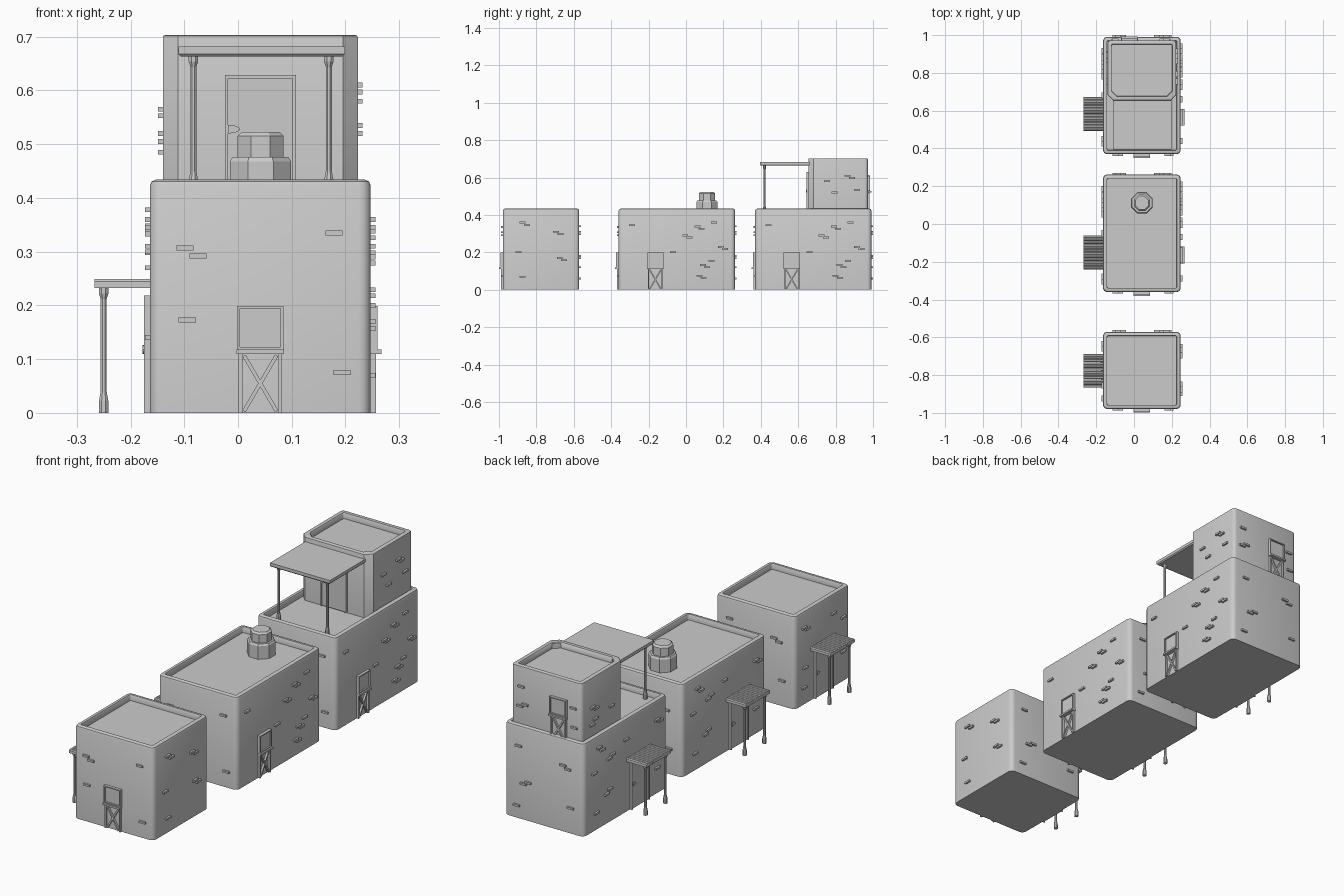
import bpy, bmesh, math
from mathutils import Matrix, Vector

if "Cube" in bpy.data.objects:
    bpy.data.objects.remove(bpy.data.objects["Cube"])

X0, X1, H, ROOF = -0.164, 0.247, 0.434, 0.41
XC = (X0 + X1) / 2


def finish(name, bm, smooth=None):
    bmesh.ops.recalc_face_normals(bm, faces=bm.faces)
    me = bpy.data.meshes.new(name)
    bm.to_mesh(me)
    bm.free()
    ob = bpy.data.objects.new(name, me)
    bpy.context.collection.objects.link(ob)
    if smooth:
        bpy.ops.object.select_all(action='DESELECT')
        ob.select_set(True)
        bpy.context.view_layer.objects.active = ob
        bpy.ops.object.shade_smooth_by_angle(angle=math.radians(smooth))
    return ob


def loft(bm, rings, mat=Matrix()):
    """Skin a stack of equal-length point rings and cap both ends."""
    vs = [[bm.verts.new(mat @ Vector(p)) for p in r] for r in rings]
    n = len(vs[0])
    for a, b in zip(vs, vs[1:]):
        for i in range(n):
            bm.faces.new((a[i], a[(i + 1) % n], b[(i + 1) % n], b[i]))
    bm.faces.new(vs[0][::-1])
    bm.faces.new(vs[-1])


def box(bm, mat, centre, size, tilt=0.0):
    m = mat @ Matrix.Translation(centre) @ Matrix.Rotation(tilt, 4, 'Y') @ Matrix.Diagonal((*size, 1))
    bmesh.ops.create_cube(bm, size=1, matrix=m)


def wall(x, y, deg, z=0):
    """Wall frame: local x runs along the wall, local -y points outward."""
    return Matrix.Translation((x, y, z)) @ Matrix.Rotation(math.radians(deg), 4, 'Z')


def walls(x0, x1, y0, y1, z=0):
    cx, cy = (x0 + x1) / 2, (y0 + y1) / 2
    return {'front': wall(cx, y0, 0, z), 'right': wall(x1, cy, 90, z),
            'back': wall(cx, y1, 180, z), 'left': wall(x0, cy, -90, z)}


def round_rect(x0, x1, y0, y1, front, back, inset, z):
    pts = []
    corners = ((x1, y0, 1, -1, -90, front), (x1, y1, 1, 1, 0, back),
               (x0, y1, -1, 1, 90, back), (x0, y0, -1, -1, 180, front))
    for x, y, sx, sy, a0, (r, seg) in corners:
        r = r if seg == 1 else max(r - inset, 0.006)
        for i in range(seg + 1):
            a = math.radians(a0 + 90 * i / seg)
            pts.append((x - sx * (inset + r) + r * math.cos(a),
                        y - sy * (inset + r) + r * math.sin(a), z))
    return pts


# Hollow-topped body with rounded parapet
def body(name, x0, x1, y0, y1, z0, z1, front, back, lip):
    bm = bmesh.new()
    prof = ((0, z0), (0, z1 - lip), (lip * .3, z1 - lip * .3), (lip, z1),
            (0.02, z1), (0.022, z1 - 0.003), (0.022, z1 - 0.027))
    loft(bm, [round_rect(x0, x1, y0, y1, front, back, i, z) for i, z in prof])
    finish(name, bm, 40)


# Protruding bricks
def bricks(name, mat, places):
    bm = bmesh.new()
    for u, z in places:
        box(bm, mat, (u, -0.003, z), (0.032, 0.012, 0.009))
    finish(name, bm)


# Window with sill and cross-braced lower panel
def window(name, mat, u=0.0):
    bm = bmesh.new()
    m = mat @ Matrix.Translation((u, 0, 0))
    box(bm, m, (0, -0.001, 0.157), (0.08, 0.010, 0.075))
    for s in (-1, 1):
        box(bm, m, (s * 0.0405, -0.006, 0.157), (0.005, 0.014, 0.084))
        box(bm, m, (s * 0.037, -0.004, 0.055), (0.007, 0.012, 0.11))
        box(bm, m, (0, -0.004, 0.055), (0.007, 0.010, 0.12), s * 0.53)
    for z in (0.1965, 0.1205):
        box(bm, m, (0, -0.006, z), (0.086, 0.014, 0.005))
    box(bm, m, (0, -0.009, 0.114), (0.088, 0.022, 0.008))
    finish(name, bm)


# Door with frame and half-round handle
def door(name, mat, u=0.0):
    bm = bmesh.new()
    m = mat @ Matrix.Translation((u, 0, 0))
    box(bm, m, (0, -0.002, 0.109), (0.122, 0.012, 0.213))
    for s in (-1, 1):
        box(bm, m, (s * 0.063, -0.004, 0.109), (0.006, 0.014, 0.218))
    box(bm, m, (0, -0.004, 0.2155), (0.132, 0.014, 0.006))
    arc = [(-0.06 + 0.022 * math.cos(a), 0.118 + 0.008 * math.sin(a))
           for a in [math.pi * (i / 8 - 0.5) for i in range(9)]]
    loft(bm, [[(x, d, z) for x, z in arc] for d in (-0.006, -0.014)], m)
    finish(name, bm)


# Turned post with flared foot and head
def post(name, x, y, z0, z1):
    bm = bmesh.new()
    prof = ((z0, .0095), (z0 + .022, .0095), (z0 + .04, .006), (z1 - .022, .006),
            (z1 - .012, .0095), (z1, .0095))
    ang = [math.pi * (2 * i + 1) / 8 for i in range(8)]
    loft(bm, [[(x + r * math.cos(a), y + r * math.sin(a), z) for a in ang] for z, r in prof])
    finish(name, bm)


# Side porch: ribbed slab on two posts over a door
def porch(tag, y):
    bm = bmesh.new()
    n, w = 12, 0.18
    for i in range(n):
        box(bm, Matrix(), (-0.214, y - w / 2 + w * (i + .5) / n, 0.2405), (0.107, w / n - 0.0002, 0.0165))
    edges = [e for e in bm.edges if abs(e.verts[0].co.x - e.verts[1].co.x) > 0.05
             and e.verts[0].co.z > 0.24]
    bmesh.ops.bevel(bm, geom=edges, offset=0.004, segments=1, affect='EDGES')
    finish("porch_roof_" + tag, bm)
    for s in (-1, 1):
        post(f"porch_post_{tag}_{'back' if s > 0 else 'front'}", -0.25, y + s * 0.073, 0, 0.234)


END = [(-.14, .307), (-.116, .292), (.137, .335), (-.136, .173), (.152, .075)]
BACK = [(-.13, .34), (.1, .31), (.125, .297), (-.08, .18), (-.105, .168), (.14, .12), (-.14, .06)]
LONG = [(.11, .338), (.132, .326), (.2, .36), (.045, .29), (.068, .279), (.235, .229), (.258, .218),
        (.185, .155), (.14, .132), (.162, .121), (.12, .075), (.142, .064), (-.24, .345), (-.02, .2)]
LEFT = [(-.2, .378), (-.176, .36), (-.1, .31), (-.124, .298), (-.235, .27), (-.12, .155),
        (-.144, .14), (-.22, .08), (.23, .345), (.254, .333), (.23, .12), (0, .34)]
SHORT = [(-.1, .36), (-.075, .345), (.08, .31), (.104, .298), (-.12, .2), (.1, .17), (.124, .157), (-.1, .07)]
SHORT_L = [(-.14, .36), (-.116, .348), (.08, .345), (.15, .3), (-.13, .17), (-.14, .08), (.15, .14)]

# Three houses in a row: front, middle, rear
for tag, y0, y1, py in (("front", -.979, -.571, -.777), ("middle", -.36, .262, -.15), ("rear", .37, .991, .583)):
    body("house_body_" + tag, X0, X1, y0, y1, 0, H, (.022, 4), (.022, 4), .011)
    w = walls(X0, X1, y0, y1)
    small = tag == "front"
    sets = {'front': END, 'back': BACK, 'right': SHORT if small else LONG, 'left': SHORT_L if small else LEFT}
    for side, places in sets.items():
        bricks(f"bricks_{tag}_{side}", w[side], places)
    window("front_window_" + tag, w['front'])
    if not small:
        window("side_window_" + tag, w['right'], -0.115)
    door("side_door_" + tag, w['left'], (y0 + y1) / 2 - py)
    porch(tag, py)

# Octagonal chimney on the middle house
bm = bmesh.new()
prof = ((ROOF - .005, .057), (.468, .057), (.476, .052), (.476, .043), (.515, .043), (.523, .035))
ang = [math.pi * (2 * i + 1) / 8 for i in range(8)]
k = math.cos(math.pi / 8)
loft(bm, [[(.042 + r / k * math.cos(a), .112 + r / k * math.sin(a), z) for a in ang] for z, r in prof])
finish("chimney", bm)

# Upper room on the rear house, chamfered at the front
T = (-0.14, 0.223, 0.655, 0.972)
body("upper_room", *T, ROOF - .005, .703, (.028, 1), (.016, 3), .004)
tw = walls(*T, ROOF)
bricks("upper_bricks_right", tw['right'], [(.05, .2), (.075, .187), (-.06, .17), (.1, .125), (-.02, .11)])
bricks("upper_bricks_left", tw['left'], [(-.08, .155), (-.055, .143), (.06, .11), (-.06, .095), (-.085, .075)])
bricks("upper_bricks_back", tw['back'], [(-.13, .2), (-.11, .12), (-.135, .108), (.14, .17), (.145, .08)])
door("upper_door", tw['front'])
window("upper_window", tw['back'], 0.065)

# Roof canopy and its posts
bm = bmesh.new()
box(bm, Matrix(), (.044, .528, .6725), (.31, .266, .019))
low = [e for e in bm.edges if all(v.co.z < .67 for v in e.verts)]
bmesh.ops.bevel(bm, geom=low, offset=.005, segments=1, affect='EDGES')
finish("canopy_roof", bm)
for side, x in (("left", -.083), ("right", .169)):
    post("canopy_post_" + side, x, .42, ROOF, .666)
